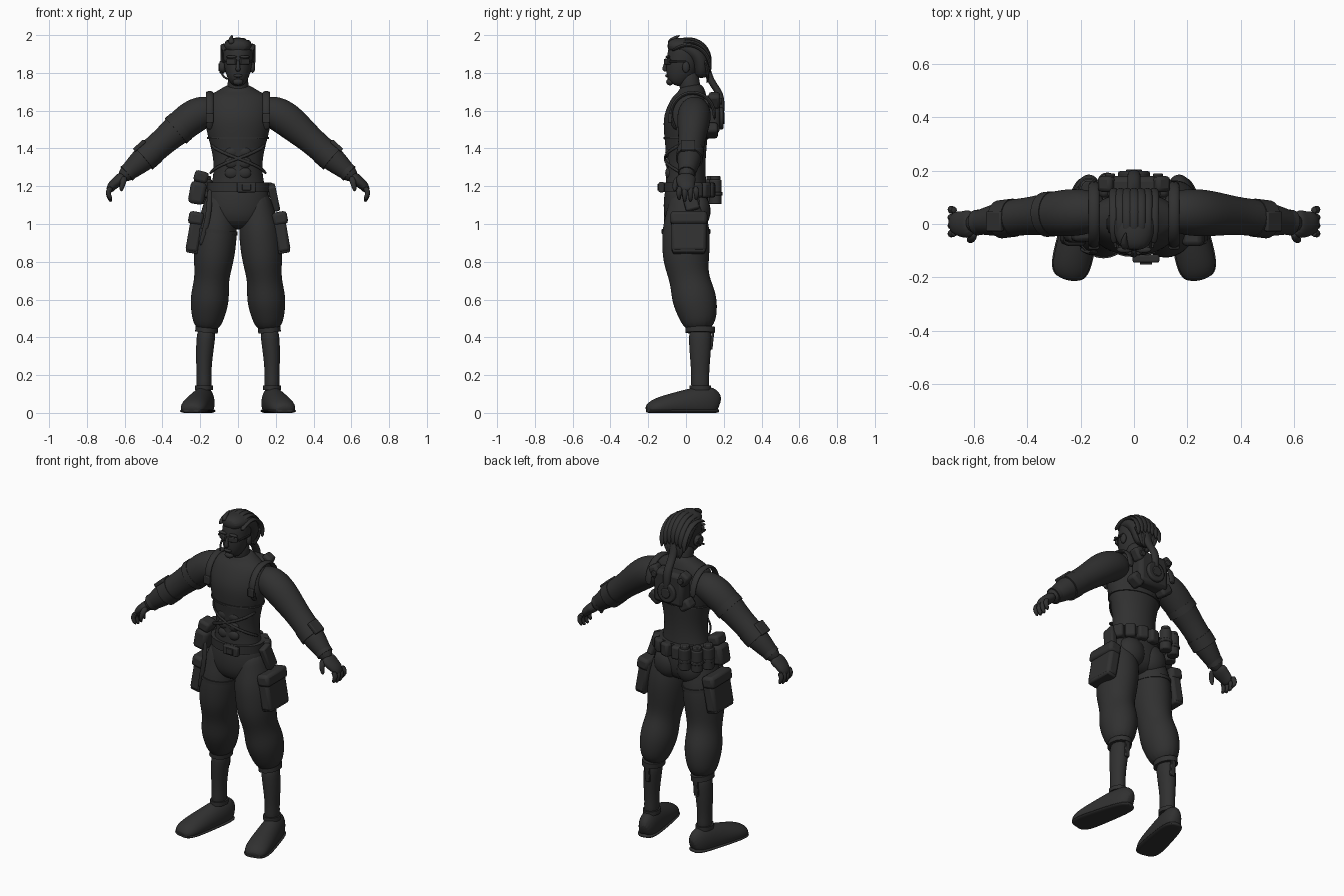
import bpy, bmesh, math
from math import sin, cos, radians
from mathutils import Vector, Euler

cube = bpy.data.objects.get("Cube")
if cube:
    bpy.data.objects.remove(cube, do_unlink=True)

charcoal = bpy.data.materials.new("charcoal")
charcoal.use_nodes = True
charcoal.diffuse_color = (.03, .03, .03, 1)
shader = charcoal.node_tree.nodes["Principled BSDF"]
shader.inputs["Base Color"].default_value = charcoal.diffuse_color

ACROSS, DEPTH, UP = Vector((1, 0, 0)), Vector((0, 1, 0)), Vector((0, 0, 1))
SIDES = (("left", 1), ("right", -1))


def finish(name, bm):
    """Turn a bmesh into a smooth-shaded object."""
    bmesh.ops.recalc_face_normals(bm, faces=bm.faces)
    mesh = bpy.data.meshes.new(name)
    bm.to_mesh(mesh)
    bm.free()
    mesh.materials.append(charcoal)
    part = bpy.data.objects.new(name, mesh)
    bpy.context.collection.objects.link(part)
    bpy.ops.object.select_all(action='DESELECT')
    part.select_set(True)
    bpy.context.view_layer.objects.active = part
    bpy.ops.object.shade_smooth_by_angle(angle=radians(40))
    return part


def loft(name, path, radii, flat=1, hint=DEPTH, side=1, count=16, smooth=2):
    """Skin ellipses along a path; flat scales the radius along hint, side -1 mirrors."""
    if not isinstance(radii, (list, tuple)):
        radii = [radii] * len(path)
    path = [Vector(point) for point in path]
    bm = bmesh.new()
    rings = []
    for i, (point, radius) in enumerate(zip(path, radii)):
        wide, deep = radius if isinstance(radius, tuple) else (radius, radius * flat)
        tangent = path[min(i + 1, len(path) - 1)] - path[max(i - 1, 0)]
        u = hint.cross(tangent).normalized()
        v = tangent.normalized().cross(u)
        ring = []
        for k in range(count):
            a = math.tau * k / count
            spot = point + u * wide * cos(a) + v * deep * sin(a)
            ring.append(bm.verts.new((spot.x * side, spot.y, max(spot.z, 0))))
        rings.append(ring)
    for low, high in zip(rings, rings[1:]):
        for k in range(count):
            bm.faces.new((low[k - 1], low[k], high[k], high[k - 1]))
    bm.faces.new(rings[0])
    bm.faces.new(rings[-1])
    part = finish(name, bm)
    if smooth:
        subdivide = part.modifiers.new("smooth", 'SUBSURF')
        subdivide.levels = subdivide.render_levels = smooth


def solid(name, bm, at, turn, bevel):
    part = finish(name, bm)
    part.location = at
    part.rotation_euler = Euler([radians(angle) for angle in turn])
    edge = part.modifiers.new("bevel", 'BEVEL')
    edge.width, edge.segments = bevel, 2


def box(name, at, size, turn=(0, 0, 0)):
    bm = bmesh.new()
    bmesh.ops.create_cube(bm, size=1)
    bmesh.ops.scale(bm, vec=size, verts=bm.verts)
    solid(name, bm, at, turn, min(size) / 4)


def drum(name, at, radius, height, turn=(90, 0, 0)):
    bm = bmesh.new()
    bmesh.ops.create_cone(bm, cap_ends=True, segments=20, radius1=radius,
                          radius2=radius, depth=height)
    solid(name, bm, at, turn, min(radius, height) / 5)


def blob(name, at, size):
    bm = bmesh.new()
    bmesh.ops.create_uvsphere(bm, u_segments=20, v_segments=12, radius=1)
    bmesh.ops.scale(bm, vec=size, verts=bm.verts)
    finish(name, bm).location = at


def band(name, start, end, radius, flat=1, side=1):
    loft(name, [start, end], radius, flat, side=side, count=28, smooth=0)


def arc(x, middle, reach, angles):
    """Points of an arc that runs front to back, over the top."""
    y, z = middle
    return [(x, y - reach * cos(radians(a)), z + reach * sin(radians(a))) for a in angles]


def arm_point(x):
    return x, .05 - .13 * x * x, min(1.6, 1.78 - .87 * x)


def leg_point(z):
    bend = min(max((.78 - z) / .3, 0), 1)
    return .21 - max(z, .3) * .1, .075 * bend, z


# Torso swells from waist to chest, then closes over the shoulders
def torso_radius(z):
    swell = cos((z - 1.3) / .28 * math.pi)
    return .156 - .026 * swell, .115 - .01 * swell


heights = [1.14 + .07 * k for k in range(7)]
loft("torso", [(0, 0, z) for z in heights] + [(0, .02, 1.64), (0, .03, 1.68), (0, .03, 1.71), (0, .025, 1.74)],
     [torso_radius(z) for z in heights] + [(.18, .105), (.16, .085), (.1, .07), (.055, .055)])
loft("neck", [(0, .04, 1.65), (0, .02, 1.72), (0, .01, 1.82)], .056)
loft("pelvis", [(0, 0, z) for z in (1.22, 1.15, 1.08, 1.01, .97)], (.15, .167, .174, .155, .08), .71)
band("shirt_hem", (0, 0, 1.45), (0, 0, 1.46), .163, .73)

for side, s in SIDES:
    blob(side + "_buttock", (s * .075, .07, 1.07), (.085, .06, .09))
    for row in range(3):
        blob(side + "_abdominal", (s * .033, -.09, 1.27 + row * .055), (.037, .02, .031))
    # Crossed waist straps and harness straps
    angles = [radians(a) for a in range(-165, 0, 20)]
    loft(side + "_waist_strap", [(.15 * cos(a), .115 * sin(a), 1.26 - a / 18) for a in angles],
         .006, 1.5, hint=UP, side=s, count=8, smooth=1)
    loft(side + "_shoulder_strap", arc(.15, (.035, 1.58), .12, range(-45, 200, 30)),
         .011, 2, hint=ACROSS, side=s, count=8, smooth=1)
    box(side + "_strap_buckle", (s * .15, -.085, 1.56), (.04, .02, .05))

# Head and face
loft("head", [(0, -.062 * (1 - k / 7) ** 2, 1.735 + .035 * k) for k in range(8)],
     (.03, .055, .068, .075, .078, .08, .072, .045), 1.17)
loft("nose", [(0, -.1, 1.87), (0, -.11, 1.84), (0, -.118, 1.82), (0, -.1, 1.81)],
     (.009, .01, .015, .012), count=8)
blob("mouth", (0, -.098, 1.785), (.025, .012, .009))
blob("chin", (0, -.085, 1.752), (.028, .02, .018))
for side, s in SIDES:
    box(side + "_goggle_lens", (s * .034, -.098, 1.86), (.055, .018, .03), (0, 0, s * 25))
    box(side + "_goggle_arm", (s * .074, -.045, 1.86), (.01, .09, .01), (0, 0, -s * 6))
    blob(side + "_eyebrow", (s * .035, -.096, 1.885), (.03, .012, .008))
    blob(side + "_ear", (s * .077, 0, 1.83), (.014, .02, .03))

# Headset on the right ear
drum("headset_cup", (-.085, 0, 1.83), .033, .026, (0, 90, 0))
drum("headset_cap", (-.098, 0, 1.83), .02, .01, (0, 90, 0))
loft("headset_boom", [(-.09, -.02, 1.81), (-.08, -.06, 1.78), (-.05, -.1, 1.765)], .006, count=8)

# Swept back hair with separate locks
hairline = (-.1, 1.94), (-.05, 1.945), (.02, 1.93), (.07, 1.89), (.085, 1.83), (.08, 1.77)
loft("hair", [(0, y, z) for y, z in hairline], (.03, .046, .055, .055, .048, .032), 1.6, hint=ACROSS)
for k in range(-3, 4):
    x = k * .025
    loft("hair_lock", arc(x, (.01, 1.862 - 6 * x * x), .122, range(45, 200 + k % 2 * 15, 25)),
         (.006, .01, .01, .011, .011, .01, .004), 1.9, hint=ACROSS, count=8, smooth=1)
    loft("nape_lock", [(x, .1, 1.87), (x * .7, .12, 1.81), (x * .4, .11, 1.74)],
         (.012, .012, .003), 1.6, hint=ACROSS, count=8, smooth=1)
loft("front_tuft", [(-.03, -.09, 1.95), (-.04, -.07, 1.98), (-.03, -.03, 2)],
     (.02, .015, .003), hint=ACROSS, count=8)
loft("ponytail", [(0, .1, 1.86), (0, .12, 1.78), (0, .15, 1.73), (0, .18, 1.69), (0, .19, 1.62), (0, .19, 1.54)],
     (.02, .02, .018, .02, .018, .005), 1.3, hint=ACROSS)

for side, s in SIDES:
    # Arm with elbow pad and wrist cuff
    loft(side + "_arm", [arm_point(.1 + .075 * k) for k in range(8)],
         (.06, .09, .095, .084, .072, .074, .056, .036), .97, side=s)
    band(side + "_elbow_band", arm_point(.45), arm_point(.5), .074, .97, s)
    band(side + "_wrist_cuff", arm_point(.57), arm_point(.59), .048, side=s)
    box(side + "_arm_plate", (s * .522, .01, 1.415), (.075, .075, .022), (0, s * 42, 0))

    # Hand with curled fingers
    loft(side + "_palm", [arm_point(.6), arm_point(.64), (.67, .005, 1.2), (.685, .005, 1.17)],
         (.034, .03, .026, .018), 1.7, side=s)
    for k in range(4):
        y, tip = k * .029 - .035, 1.11 + abs(k - 1.5) * .01
        loft(side + "_finger", [(.67, y, 1.2), (.688, y, 1.17), (.685, y * 1.1, tip + .03), (.67, y, tip)],
             (.017, .016, .014, .009), side=s, count=8, smooth=1)
    loft(side + "_thumb", [(.6, -.03, 1.25), (.61, -.06, 1.22), (.62, -.06, 1.17)],
         (.02, .018, .01), side=s, count=8)

    # Baggy trouser leg, tucked above the knee and gathered into a cuff
    loft(side + "_trouser_leg", [leg_point(1.17 - .0925 * k) for k in range(9)],
         (.07, .088, .111, .113, .108, .09, .107, .094, .063), 1.15, side=s)
    band(side + "_trouser_cuff", leg_point(.425), leg_point(.455), .06, 1.3, s)
    loft(side + "_calf", [leg_point(.46 - .09 * k) for k in range(5)],
         (.05, .05, .044, .038, .044), 1.22, side=s)
    box(side + "_cuff_tab", (s * .165, .138, .385), (.03, .014, .1), (-6, 0, 0))

    # Shoe turned outward, with a thin sole and collar
    steps = (0, .1, .3, .5, .75, .92, 1)
    line = [(.163 + .085 * t, .175 - .385 * t) for t in steps]
    widths = [(.056 + .025 * t) * (1 - (2 * t - 1) ** 8 / 2) for t in steps]
    tops = [(.17 - .1 * t) * (1 - (2 * t - 1) ** 8 / 2) for t in steps]
    loft(side + "_shoe", [(x, y, top * .35) for (x, y), top in zip(line, tops)],
         [(w, top * .65) for w, top in zip(widths, tops)], hint=UP, side=s)
    loft(side + "_sole", [(x, y, .01) for x, y in line],
         [(w + .005, .015) for w in widths], hint=UP, side=s)
    band(side + "_ankle_collar", leg_point(.12), leg_point(.145), .047, 1.2, s)

    # Thigh pouch with flap and base
    tilt = (0, -10 * s, 0)
    box(side + "_thigh_pouch", (s * .228, .015, .95), (.07, .185, .2), tilt)
    box(side + "_pouch_flap", (s * .222, .015, 1.03), (.08, .195, .07), tilt)
    box(side + "_pouch_base", (s * .242, .015, .865), (.065, .175, .04), tilt)

# Right arm and thigh bands
band("upper_arm_band", arm_point(.3), arm_point(.33), .088, .96, -1)
box("upper_arm_pad", (-.332, .045, 1.555), (.07, .08, .018), (0, -45, 0))
band("thigh_strap", leg_point(.95), leg_point(.97), .112, 1.15, -1)

# Belt and gear
band("belt", (0, 0, 1.17), (0, 0, 1.22), .163, .76)
box("belt_buckle", (.045, -.13, 1.195), (.1, .03, .055))
box("buckle_plate", (.045, -.147, 1.195), (.045, .01, .035))
for angle in (25, 50, 75, 100, 160):
    a = radians(angle)
    box("belt_pouch", (.17 * cos(a), .13 * sin(a), 1.18), (.05, .06, .08), (0, 0, angle))
for x, y in ((-.1, .155), (-.17, .135), (-.2, .07)):
    for name, z, radius, height in (("body", 1.17, .034, .13), ("lid", 1.24, .027, .03), ("ring", 1.16, .038, .02)):
        drum("canister_" + name, (x, y, z), radius, height, (0, 0, 0))
box("hip_pouch", (-.215, -.02, 1.165), (.085, .1, .12), (0, 10, 0))
box("hip_flap", (-.195, -.02, 1.25), (.075, .09, .06), (0, 15, 0))
box("holster", (.19, .02, 1.14), (.04, .075, .14), (15, -12, 0))
loft("drop_strap", [(-.15, -.1, 1.19), (-.15, -.11, 1.1), (-.165, -.11, 1), (-.2, -.09, .88)],
     .008, 2, hint=ACROSS, count=8)

# Back unit with hub and side pods
box("back_plate", (0, .135, 1.58), (.2, .09, .2))
drum("back_hub", (0, .178, 1.56), .06, .04)
drum("hub_core", (0, .195, 1.56), .03, .02)
for side, s in SIDES:
    box(side + "_upper_pod", (s * .095, .15, 1.655), (.06, .06, .08), (0, s * 30, 0))
    box(side + "_lower_pod", (s * .1, .135, 1.495), (.08, .07, .06), (0, -s * 35, 0))
    drum(side + "_pod_bolt", (s * .09, .18, 1.65), .018, .02)
